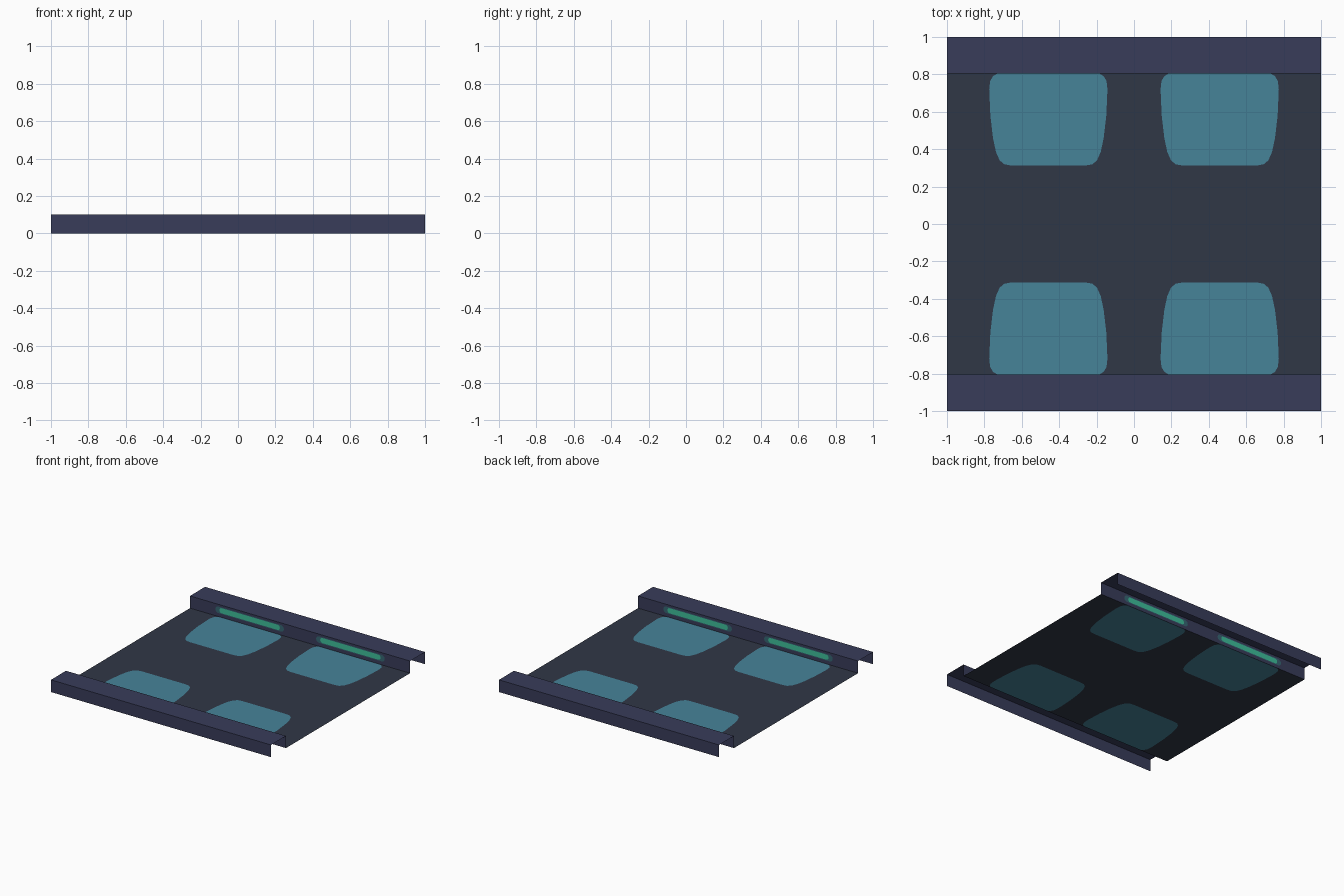
import bpy, math
from mathutils import Vector
from mathutils.geometry import tessellate_polygon

if "Cube" in bpy.data.objects:
    bpy.data.objects.remove(bpy.data.objects["Cube"])


def material(name, rgb):
    m = bpy.data.materials.new(name)
    lin = [((c / 255 + 0.055) / 1.055) ** 2.4 for c in rgb]
    m.diffuse_color = (*lin, 1)
    m.use_nodes = True
    m.node_tree.nodes["Principled BSDF"].inputs["Base Color"].default_value = m.diffuse_color
    return m


FLOOR = material("dark slate", (48, 55, 70))
FRAME = material("dark indigo", (56, 60, 90))
GLASS = material("teal blue", (70, 131, 153))
RIM = material("deep teal", (54, 102, 115))
GLOW = material("bright green", (62, 190, 155))


def rect(x0, v0, x1, v1):
    return [(x0, v0), (x1, v0), (x1, v1), (x0, v1)]


def pill(cx, cv, hw, hh, n=6):
    """Rounded bar outline."""
    pts = []
    r = hh
    for sx, start in ((1, -90), (-1, 90)):
        for i in range(n + 1):
            a = math.radians(start + 180 * i / n)
            pts.append((cx + sx * (hw - r) + r * math.cos(a), cv + r * math.sin(a)))
    return pts


def sheet(name, regions, place, up):
    """Thin single-surface sheet; each region = (material, outline, holes)."""
    verts, faces, idx, mats = [], [], [], []
    for mat, outer, holes in regions:
        if mat not in mats:
            mats.append(mat)
        loops = [[Vector((p[0], p[1], 0)) for p in l] for l in [outer] + holes]
        base = len(verts)
        for l in loops:
            verts += [Vector(place(p.x, p.y)) for p in l]
        for t in tessellate_polygon(loops):
            a, b, c = [verts[base + i] for i in t]
            t = [base + i for i in t]
            if (b - a).cross(c - a).dot(Vector(up)) < 0:
                t.reverse()
            faces.append(t)
            idx.append(mats.index(mat))
    me = bpy.data.meshes.new(name)
    me.from_pydata([tuple(v) for v in verts], [], faces)
    for m in mats:
        me.materials.append(m)
    for p, i in zip(me.polygons, idx):
        p.material_index = i
    ob = bpy.data.objects.new(name, me)
    bpy.context.collection.objects.link(ob)


Y, H, CX = 0.805, 0.1, 0.458

# floor with four rounded light panels
half = [(0.20, 0.313), (0.235, 0.319), (0.26, 0.34), (0.28, 0.385), (0.296, 0.46),
        (0.31, 0.58), (0.316, 0.72), (0.311, 0.765), (0.296, 0.79), (0.275, 0.8035)]
shape = half + [(-x, y) for x, y in reversed(half)]
panels = [[(sx * CX + x, sy * y) for x, y in shape] for sx in (-1, 1) for sy in (-1, 1)]
sheet("floor_panel",
      [(FLOOR, rect(-1, -Y, 1, Y), panels)] + [(GLASS, p, []) for p in panels],
      lambda x, v: (x, v, 0), (0, 0, 1))

# raised channel along each side, with two glowing bars in its inner wall
for s, side in ((-1, "front"), (1, "back")):
    rims = [pill(c, 0.055, 0.312, 0.027) for c in (-CX, CX)]
    glows = [pill(c, 0.055, 0.275, 0.021) for c in (-CX, CX)]
    sheet(side + "_inner_wall",
          [(FRAME, rect(-1, 0, 1, H), rims)]
          + [(RIM, r, [g]) for r, g in zip(rims, glows)]
          + [(GLOW, g, []) for g in glows],
          lambda x, v: (x, s * Y, v), (0, -s, 0))
    sheet(side + "_ledge_top", [(FRAME, rect(-1, Y, 1, 1), [])],
          lambda x, v: (x, s * v, H), (0, 0, 1))
    sheet(side + "_outer_wall", [(FRAME, rect(-1, 0, 1, H), [])],
          lambda x, v: (x, s, v), (0, s, 0))
